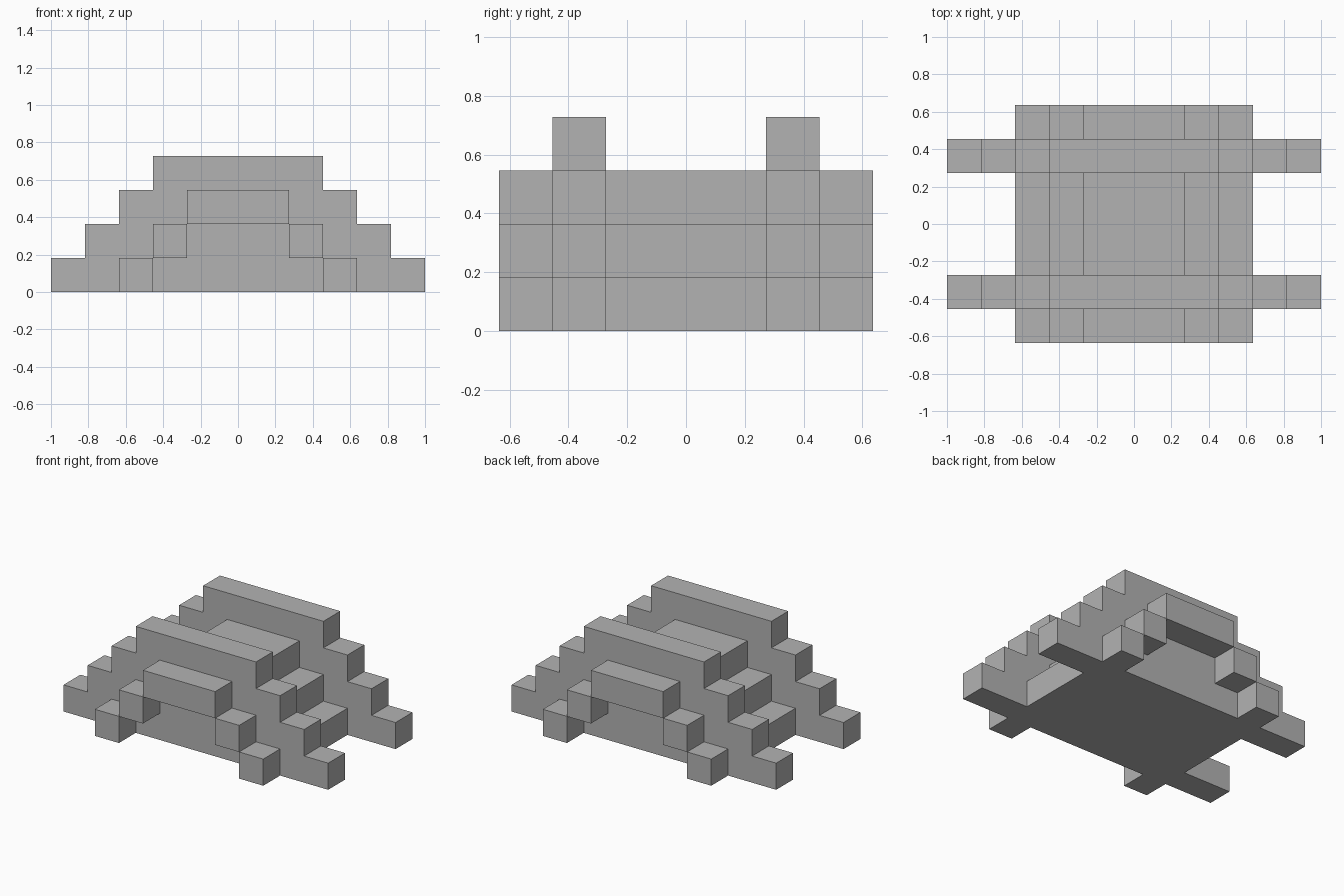
import bpy
import bmesh

cube = bpy.data.objects.get("Cube")
if cube:
    bpy.data.objects.remove(cube, do_unlink=True)

U = 2 / 11  # one block: the longest side is eleven blocks

stone = bpy.data.materials.new("stone_grey")
stone.use_nodes = True
GREY = (0.45, 0.45, 0.45, 1)
stone.diffuse_color = GREY
stone.node_tree.nodes["Principled BSDF"].inputs["Base Color"].default_value = GREY


def stepped_profile(half_width, levels):
    """Outline of a symmetric stair, each level one block narrower per side."""
    right = []
    for i in range(levels):
        right += [(half_width - i, i), (half_width - i, i + 1)]
    return right + [(-x, z) for x, z in reversed(right)]


def extrude(name, outlines, y0, y1):
    """Extrude x-z outlines, given in blocks, from y0 to y1."""
    bm = bmesh.new()
    for outline in outlines:
        face = bm.faces.new([bm.verts.new((x * U, y0 * U, z * U)) for x, z in outline])
        result = bmesh.ops.extrude_face_region(bm, geom=[face])
        verts = [v for v in result["geom"] if isinstance(v, bmesh.types.BMVert)]
        bmesh.ops.translate(bm, verts=verts, vec=(0, (y1 - y0) * U, 0))
    bmesh.ops.recalc_face_normals(bm, faces=bm.faces)
    mesh = bpy.data.meshes.new(name)
    bm.to_mesh(mesh)
    bm.free()
    mesh.materials.append(stone)
    obj = bpy.data.objects.new(name, mesh)
    bpy.context.collection.objects.link(obj)
    return obj


def rect(x0, x1, z0):
    return [(x0, z0), (x1, z0), (x1, z0 + 1), (x0, z0 + 1)]


# Stepped body between the two walls
extrude("stepped_core", [stepped_profile(3.5, 3)], -1.5, 1.5)

# Open stepped arch: feet, shoulders and a lintel
arch = [rect(-1.5, 1.5, 2)]
for low, level in ((2.5, 0), (1.5, 1)):
    arch += [rect(low, low + 1, level), rect(-low - 1, -low, level)]

# Tall stepped wall and arch at each end
for side, y_wall, y_arch in (("front", -2.5, -3.5), ("back", 1.5, 2.5)):
    extrude(side + "_wall", [stepped_profile(5.5, 4)], y_wall, y_wall + 1)
    extrude(side + "_arch", arch, y_arch, y_arch + 1)
